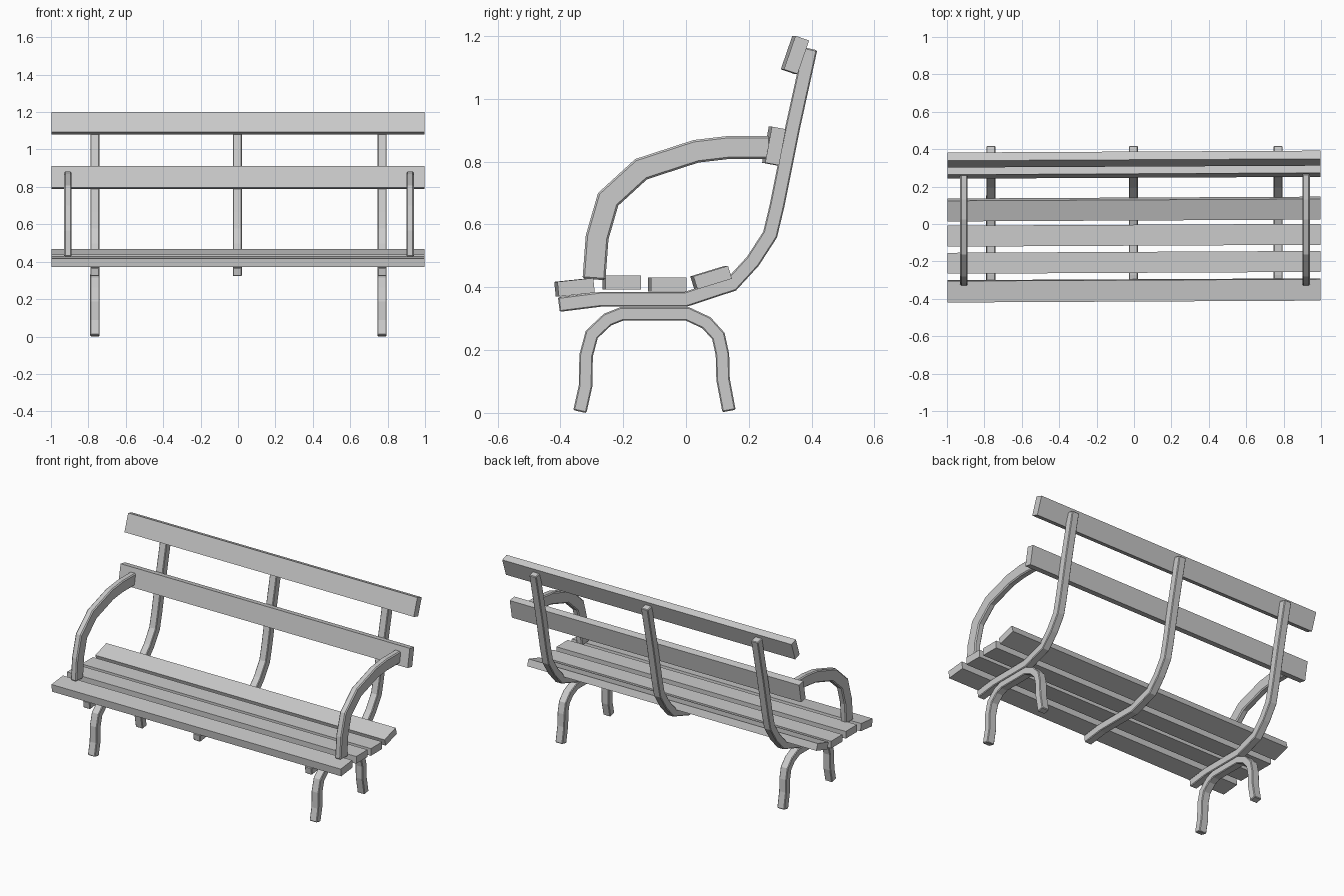
import bpy, bmesh
from math import radians
from mathutils import Vector, Euler

cube = bpy.data.objects.get("Cube")
if cube:
    bpy.data.objects.remove(cube, do_unlink=True)

grey = bpy.data.materials.new("light_grey")
grey.use_nodes = True
grey.diffuse_color = (0.6, 0.6, 0.6, 1)
grey.node_tree.nodes["Principled BSDF"].inputs["Base Color"].default_value = (0.6, 0.6, 0.6, 1)


def add_object(name, bm, bevel):
    bmesh.ops.recalc_face_normals(bm, faces=bm.faces)
    mesh = bpy.data.meshes.new(name)
    bm.to_mesh(mesh)
    bm.free()
    mesh.materials.append(grey)
    obj = bpy.data.objects.new(name, mesh)
    bpy.context.collection.objects.link(obj)
    if bevel:
        mod = obj.modifiers.new("soft_edges", "BEVEL")
        mod.width = bevel
        mod.segments = 1
        mod.limit_method = "ANGLE"
        mod.angle_limit = radians(50)
    return obj


def bent_bar(name, path, x, depth, width, bevel=0.004):
    """Rectangular bar swept along a (y, z) path, with mitred joints."""
    pts = [Vector(p) for p in path]
    dirs = [(b - a).normalized() for a, b in zip(pts, pts[1:])]
    bm = bmesh.new()
    rings = []
    for i, p in enumerate(pts):
        before, after = dirs[max(i - 1, 0)], dirs[min(i, len(dirs) - 1)]
        t = (before + after).normalized()
        n = Vector((-t.y, t.x)) * (depth / 2 / t.dot(after))
        corners = [(-1, -1), (1, -1), (1, 1), (-1, 1)]
        rings.append([bm.verts.new((x + sx * width / 2, p.x + sn * n.x, p.y + sn * n.y))
                      for sx, sn in corners])
    for a, b in zip(rings, rings[1:]):
        for k in range(4):
            j = (k + 1) % 4
            bm.faces.new((a[k], a[j], b[j], b[k]))
    bm.faces.new(rings[0])
    bm.faces.new(rings[-1])
    return add_object(name, bm, bevel)


def slat(name, y, z, depth, height, tilt):
    """Full-length plank, tilted about its long axis."""
    bm = bmesh.new()
    bmesh.ops.create_cube(bm, size=1)
    bmesh.ops.scale(bm, vec=(1.995, depth, height), verts=bm.verts)
    obj = add_object(name, bm, 0)
    obj.location = (0, y, z)
    obj.rotation_euler = Euler((radians(tilt), 0, 0.005))
    return obj


# Seat and back planks
slat("seat_slat_front", -0.355, 0.40, 0.115, 0.047, 6)
slat("seat_slat_second", -0.205, 0.415, 0.112, 0.045, 0)
slat("seat_slat_third", -0.06, 0.409, 0.112, 0.045, 0)
slat("seat_slat_rear", 0.08, 0.431, 0.115, 0.043, 17)
slat("back_slat_lower", 0.28, 0.85, 0.045, 0.117, -10.5)
slat("back_slat_upper", 0.347, 1.14, 0.046, 0.113, -19)

# Curved supports running under the seat and up the back
support = [(-0.405, 0.345), (-0.27, 0.362), (0.0, 0.362), (0.146, 0.41), (0.213, 0.483),
           (0.268, 0.568), (0.29, 0.66), (0.34, 0.91), (0.395, 1.16)]
for side, x in (("right", -0.765), ("middle", -0.003), ("left", 0.77)):
    bent_bar(side + "_support", support, x, 0.047, 0.048)

# Arched leg pairs under the outer supports
legs = [(-0.338, 0.004), (-0.32, 0.085), (-0.318, 0.183), (-0.3, 0.25), (-0.25, 0.297),
        (-0.205, 0.315), (0.005, 0.315), (0.065, 0.287), (0.103, 0.245), (0.116, 0.186),
        (0.118, 0.107), (0.137, 0.006)]
for side, x in (("right", -0.765), ("left", 0.77)):
    bent_bar(side + "_legs", legs, x, 0.043, 0.05)

# Curved armrests from the seat to the lower back plank
arm = [(-0.293, 0.425), (-0.283, 0.559), (-0.248, 0.68), (-0.143, 0.776),
       (0.032, 0.833), (0.134, 0.845), (0.268, 0.845)]
for side, x in (("right", -0.909), ("left", 0.92)):
    bent_bar(side + "_armrest", arm, x, 0.073, 0.04, 0.006)
